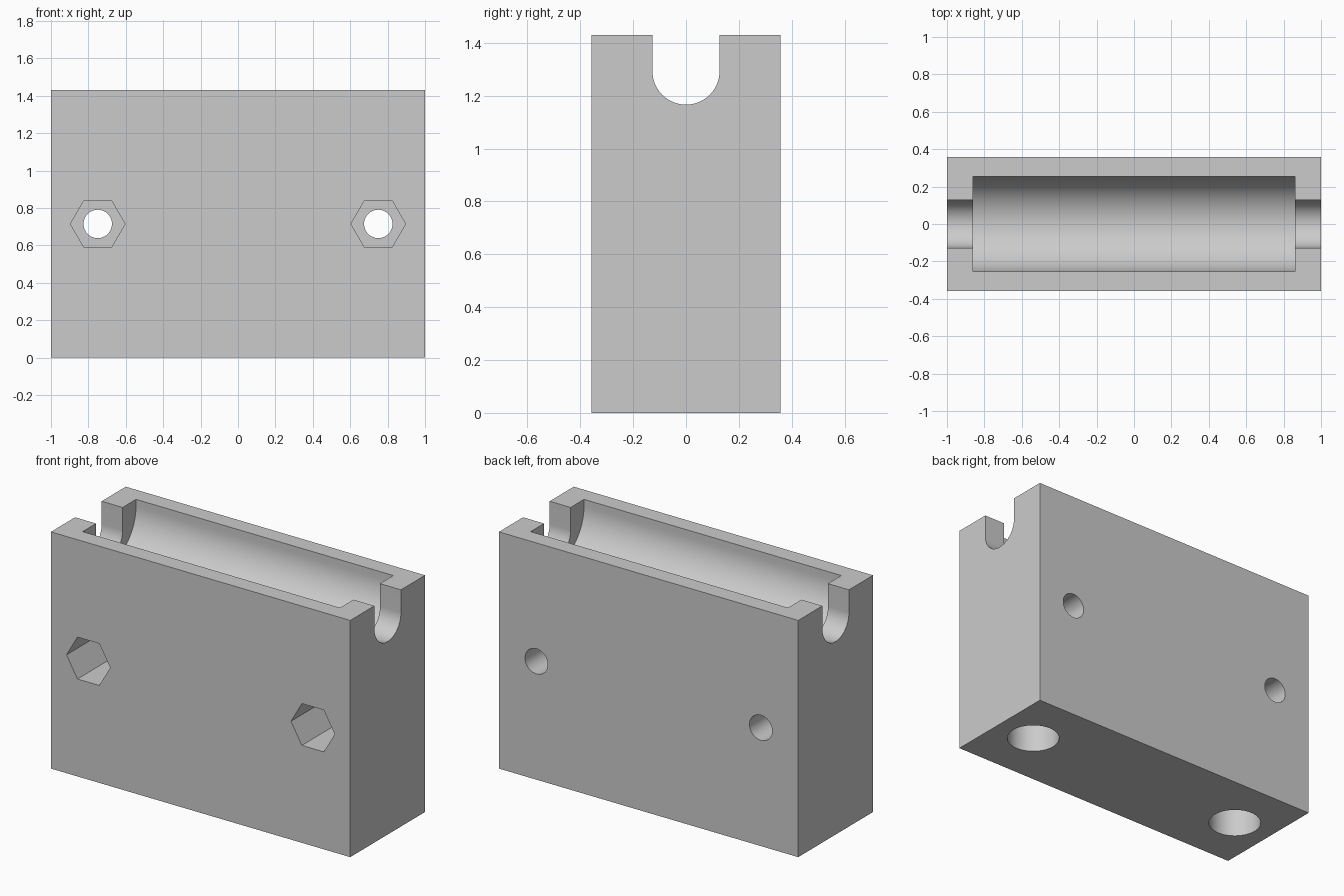
import bpy, bmesh, math
from mathutils import Matrix, Vector

cube = bpy.data.objects.get("Cube")
if cube:
    bpy.data.objects.remove(cube, do_unlink=True)

WIDTH, DEPTH, HEIGHT = 2.0, 0.714, 1.43
FRONT = -DEPTH / 2
HOLE_X, BOLT_Z = 0.75, HEIGHT / 2

grey = bpy.data.materials.new("plain grey")
grey.use_nodes = True
grey.diffuse_color = (0.6, 0.6, 0.6, 1)
grey.node_tree.nodes["Principled BSDF"].inputs["Base Color"].default_value = (0.6, 0.6, 0.6, 1)


def make_object(name, bm):
    bmesh.ops.recalc_face_normals(bm, faces=bm.faces)
    mesh = bpy.data.meshes.new(name)
    bm.to_mesh(mesh)
    bm.free()
    mesh.materials.append(grey)
    obj = bpy.data.objects.new(name, mesh)
    bpy.context.collection.objects.link(obj)
    return obj


def prism(name, points, direction):
    """Extrude a closed outline along a direction."""
    bm = bmesh.new()
    face = bm.faces.new([bm.verts.new(p) for p in points])
    new = bmesh.ops.extrude_face_region(bm, geom=[face])["geom"]
    verts = [v for v in new if isinstance(v, bmesh.types.BMVert)]
    bmesh.ops.translate(bm, verts=verts, vec=direction)
    if not face.is_valid or len(bm.faces) < len(points) + 2:
        bmesh.ops.holes_fill(bm, edges=bm.edges)
    return make_object(name, bm)


def ring(center, radius, sides, u, v):
    """Points of a regular polygon spanned by the axes u and v."""
    steps = [2 * math.pi * i / sides for i in range(sides)]
    return [Vector(center) + radius * (math.cos(a) * Vector(u) + math.sin(a) * Vector(v)) for a in steps]


def channel(name, radius, center_z, half_length):
    """U-shaped cutter running along x, open at the top."""
    arc = [math.pi + math.pi * i / 48 for i in range(49)]
    points = [(-half_length, radius * math.cos(a), center_z + radius * math.sin(a)) for a in arc]
    top = HEIGHT + 0.1
    points += [(-half_length, radius, top), (-half_length, -radius, top)]
    return prism(name, points, (2 * half_length, 0, 0))


# Solid block
bm = bmesh.new()
bmesh.ops.create_cube(bm, size=1, matrix=Matrix.Translation((0, 0, HEIGHT / 2))
                      @ Matrix.Diagonal((WIDTH, DEPTH, HEIGHT, 1)))
block = make_object("holder_block", bm)

# Rounded trough and the narrower end slots
X, Y, Z = (1, 0, 0), (0, 1, 0), (0, 0, 1)
cutters = [channel("trough_cutter", 0.255, 1.39, 0.86),
           channel("end_slot_cutter", 0.127, 1.293, 1.1)]

# Nut pockets, bolt holes and bottom sockets on both sides
for side, x in (("right", -HOLE_X), ("left", HOLE_X)):
    cutters += [
        prism(side + "_nut_pocket_cutter",
              ring((x, FRONT - 0.1, BOLT_Z), 0.146, 6, X, Z), (0, 0.46, 0)),
        prism(side + "_bolt_hole_cutter",
              ring((x, FRONT - 0.2, BOLT_Z), 0.076, 48, X, Z), (0, DEPTH + 0.4, 0)),
        prism(side + "_socket_cutter",
              ring((x, 0, -0.1), 0.148, 64, X, Y), (0, 0, 0.46))]

bpy.context.view_layer.objects.active = block
for cutter in cutters:
    cutter.hide_render = True
    mod = block.modifiers.new(cutter.name, "BOOLEAN")
    mod.operation = "DIFFERENCE"
    mod.solver = "EXACT"
    mod.object = cutter
    bpy.ops.object.modifier_apply(modifier=mod.name)
    bpy.data.objects.remove(cutter, do_unlink=True)

# Smooth bores with crisp rims
bpy.ops.object.select_all(action="DESELECT")
block.select_set(True)
bpy.ops.object.shade_smooth_by_angle(angle=math.radians(25))
